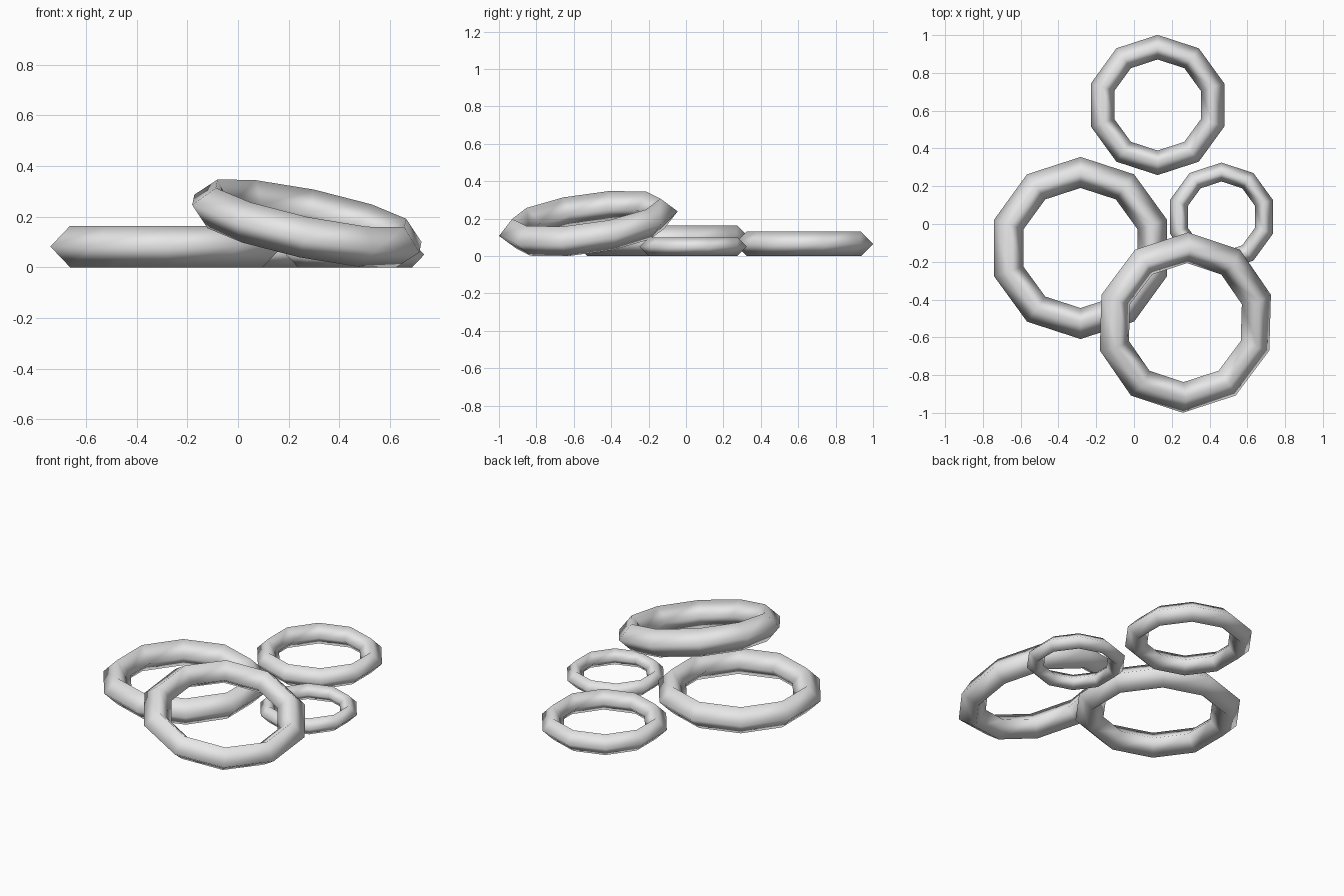
import bpy
from math import radians
from mathutils import Matrix

cube = bpy.data.objects.get("Cube")
if cube:
    bpy.data.objects.remove(cube, do_unlink=True)

# One light grey material for every ring
grey = bpy.data.materials.new("light_grey")
grey.use_nodes = True
colour = (0.8, 0.8, 0.8, 1)
grey.diffuse_color = colour
bsdf = next(n for n in grey.node_tree.nodes if n.type == 'BSDF_PRINCIPLED')
bsdf.inputs["Base Color"].default_value = colour


def ring(name, centre, major, minor, tilt_x=0, tilt_y=0):
    """Ten-sided ring with a diamond cross-section and a corner towards +y."""
    bpy.ops.mesh.primitive_torus_add(
        major_segments=10, minor_segments=4,
        major_radius=major, minor_radius=minor)
    obj = bpy.context.object
    obj.name = name
    obj.data.transform(Matrix.Rotation(radians(18), 4, 'Z'))
    obj.location = centre
    obj.rotation_euler = (radians(tilt_x), radians(tilt_y), 0)
    obj.data.materials.append(grey)
    bpy.ops.object.shade_smooth()
    return obj


# Rings lying flat on the ground
ring("large_flat_ring", (-0.283, -0.127, 0.082), 0.4, 0.082)
ring("medium_back_ring", (0.125, 0.63, 0.065), 0.306, 0.065)
ring("small_ring", (0.463, 0.038, 0.05), 0.237, 0.05)

# Ring leaning on the large one
ring("leaning_ring", (0.272, -0.522, 0.173), 0.4, 0.082, tilt_x=8, tilt_y=11.8)
